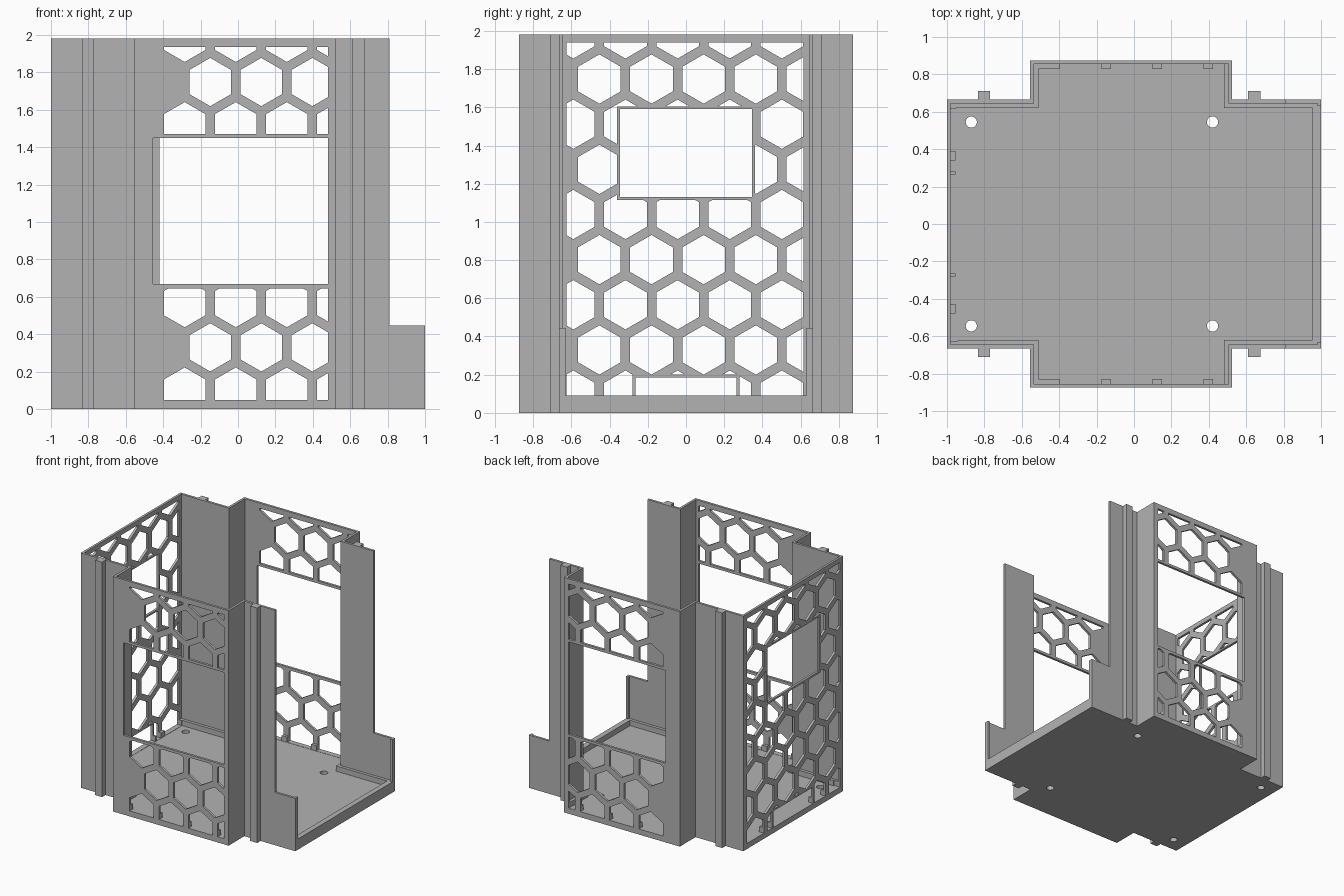
import bpy, bmesh, math
from mathutils import Vector

cube = bpy.data.objects.get("Cube")
if cube:
    bpy.data.objects.remove(cube, do_unlink=True)

grey = bpy.data.materials.new("plain grey")
grey.use_nodes = True
COLOUR = (0.45, 0.45, 0.45, 1)
grey.diffuse_color = COLOUR
grey.node_tree.nodes["Principled BSDF"].inputs["Base Color"].default_value = COLOUR

HEIGHT, FLOOR, LEDGE, SKIN, STEP = 1.98, 0.045, 0.09, 0.02, 0.045
PITCH, RADIUS = 0.273, 0.129
ROW = PITCH * math.sqrt(3) / 2


def finish(bm, name):
    bmesh.ops.recalc_face_normals(bm, faces=bm.faces)
    mesh = bpy.data.meshes.new(name)
    bm.to_mesh(mesh)
    bm.free()
    mesh.materials.append(grey)
    obj = bpy.data.objects.new(name, mesh)
    bpy.context.collection.objects.link(obj)
    return obj


def extrude(bm, faces, offset):
    out = bmesh.ops.extrude_face_region(bm, geom=faces)["geom"]
    bmesh.ops.translate(bm, vec=offset, verts=[v for v in out if isinstance(v, bmesh.types.BMVert)])


def boxes(name, spans):
    bm = bmesh.new()
    for x0, x1, y0, y1, z0, z1 in spans:
        f = bm.faces.new([bm.verts.new(p) for p in ((x0, y0, z0), (x1, y0, z0), (x1, y1, z0), (x0, y1, z0))])
        extrude(bm, [f], Vector((0, 0, z1 - z0)))
        # the starting face is kept as the underside
    bmesh.ops.remove_doubles(bm, verts=bm.verts, dist=1e-6)
    return finish(bm, name)


def plan(t):
    """Cross-shaped outline, moved inward by t."""
    half = [(1 - t, 0.665 - t), (0.525 - t, 0.665 - t), (0.525 - t, 0.875 - t),
            (-0.555 + t, 0.875 - t), (-0.555 + t, 0.665 - t), (-1 + t, 0.665 - t)]
    return half + [(x, -y) for x, y in reversed(half)]


def ring(name, t0, t1, z0, z1):
    bm = bmesh.new()
    a, b = ([bm.verts.new((x, y, z0)) for x, y in plan(t)] for t in (t0, t1))
    n = len(a)
    faces = [bm.faces.new((a[i], a[(i + 1) % n], b[(i + 1) % n], b[i])) for i in range(n)]
    extrude(bm, faces, Vector((0, 0, z1 - z0)))
    return finish(bm, name)


def honeycomb(name, origin, u0, u1, v0, v1, to_world, depth):
    """Prisms for a honeycomb, trimmed to a rectangle in panel coordinates."""
    bm = bmesh.new()
    first_z = 0.093
    for row in range(9):
        start = origin + (row % 2) * PITCH / 2
        for col in range(6):
            c = Vector((start + col * PITCH, first_z + row * ROW))
            part = bmesh.new()
            part.faces.new([part.verts.new((c.x + RADIUS * math.sin(i * math.pi / 3),
                                            c.y + RADIUS * math.cos(i * math.pi / 3), 0)) for i in range(6)])
            for co, no in (((u0, 0, 0), (-1, 0, 0)), ((u1, 0, 0), (1, 0, 0)),
                           ((0, v0, 0), (0, -1, 0)), ((0, v1, 0), (0, 1, 0))):
                bmesh.ops.bisect_plane(part, geom=part.verts[:] + part.edges[:] + part.faces[:],
                                       plane_co=co, plane_no=no, clear_outer=True)
            for f in part.faces:
                if f.calc_area() > 0.0005:
                    face = bm.faces.new([bm.verts.new(to_world(v.co.x, v.co.y)) for v in f.verts])
                    extrude(bm, [face], depth)
            part.free()
    return finish(bm, name)


def cut(targets, cutter):
    cutter.hide_render = True
    for obj in targets:
        mod = obj.modifiers.new("cut", 'BOOLEAN')
        mod.operation, mod.solver, mod.object = 'DIFFERENCE', 'EXACT', cutter
        bpy.context.view_layer.update()
        bpy.context.view_layer.objects.active = obj
        bpy.ops.object.modifier_apply(modifier=mod.name)
    bpy.data.objects.remove(cutter, do_unlink=True)


# Floor with four screw holes
bm = bmesh.new()
base = bm.faces.new([bm.verts.new((x, y, 0)) for x, y in plan(0)])
extrude(bm, [base], Vector((0, 0, FLOOR)))
floor = finish(bm, "floor")
bm = bmesh.new()
for x in (-0.87, 0.42):
    for y in (-0.545, 0.545):
        hole = bmesh.ops.create_cone(bm, cap_ends=True, segments=24, radius1=0.03, radius2=0.03, depth=0.3)
        bmesh.ops.translate(bm, vec=(x, y, 0), verts=hole["verts"])
cut([floor], finish(bm, "screw_hole_cutter"))

# Thin outer wall and the low ledge inside it
wall = ring("outer_wall", 0, SKIN, FLOOR, HEIGHT)
ledge = ring("inner_ledge", SKIN, STEP, FLOOR, LEDGE)

# Open end with low corners and a sill
cut([wall], boxes("open_end_cutter", [(0.81, 1.2, -1, 1, 0.445, 2.2)]))
cut([wall], boxes("sill_cutter", [(0.97, 1.2, -0.63, 0.63, LEDGE, 2.2)]))

# Honeycomb in the front, back and closed end
low = FLOOR + 0.002
for y in (-0.95, 0.82):
    cut([wall, ledge], honeycomb("honeycomb_cutter", -0.285, -0.513, 0.481, low, 1.935,
                                 lambda u, v: (u, y, v), Vector((0, 0.13, 0))))
cut([wall, ledge], honeycomb("honeycomb_cutter", -0.59, -0.625, 0.615, low, 1.94,
                             lambda u, v: (-1.1, u, v), Vector((0.16, 0, 0))))

# Windows and the cable slot
for y0, y1 in ((-0.95, -0.82), (0.82, 0.95)):
    cut([wall], boxes("window_cutter", [(-0.513, 0.481, y0, y1, 0.645, 1.47)]))
cut([wall], boxes("window_cutter", [(-1.1, -0.94, -0.36, 0.36, 1.115, 1.605)]))
cut([wall, ledge], boxes("slot_cutter", [(-1.1, -0.94, -0.28, 0.28, low, 0.2)]))

# Window frames
for name, y0, y1, jamb in (("front_window_frame", -0.875, -0.855, -0.455),
                           ("back_window_frame", 0.855, 0.875, -0.42)):
    boxes(name, [(-0.513, 0.481, y0, y1, 0.645, 0.668), (-0.513, 0.481, y0, y1, 1.448, 1.47),
                 (-0.513, jamb, y0, y1, 0.668, 1.448)])


def end_frame(name, half, bar, z0, z1, depth, sill):
    x0, x1 = -1, -1 + depth
    spans = [(x0, x1, -half, half, z1 - bar, z1),
             (x0, x1, -half, bar - half, z0, z1 - bar), (x0, x1, half - bar, half, z0, z1 - bar)]
    if sill:
        spans.append((x0, x1, bar - half, half - bar, z0, z0 + bar))
    boxes(name, spans)


end_frame("end_window_frame", 0.36, 0.015, 1.115, 1.605, SKIN, True)
end_frame("slot_frame", 0.28, 0.015, FLOOR, 0.2, SKIN, False)
boxes("slot_feet", [(-0.98, -0.955, s - 0.0075, s + 0.0075, FLOOR, LEDGE) for s in (-0.2725, 0.2725)])

# Vertical rails outside the corners
for side, y0, y1 in (("front", -0.71, -0.665), ("back", 0.665, 0.71)):
    boxes(side + "_rails", [(x, x + 0.065, y0, y1, 0, HEIGHT) for x in (-0.835, 0.61)])
